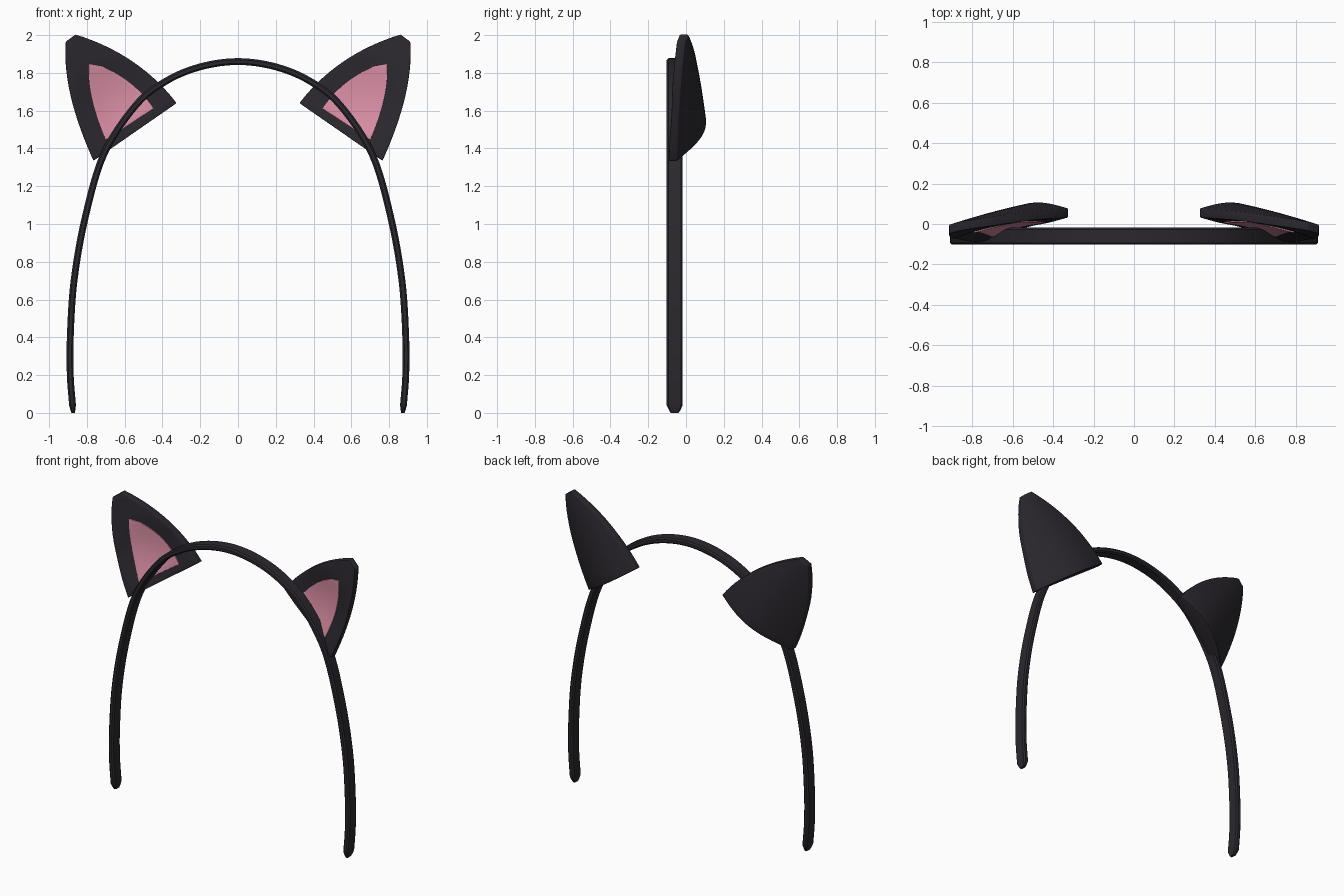
import bpy, bmesh, math
from mathutils import Vector

if "Cube" in bpy.data.objects:
    bpy.data.objects.remove(bpy.data.objects["Cube"])


def material(name, rgb):
    m = bpy.data.materials.new(name)
    m.diffuse_color = (*rgb, 1)
    m.use_nodes = True
    m.node_tree.nodes["Principled BSDF"].inputs["Base Color"].default_value = m.diffuse_color
    return m


DARK = material("dark_plastic", (0.024, 0.021, 0.027))
PINK = material("pink_lining", (0.69, 0.27, 0.37))


def finish(name, bm, mat, bevel=0, angle=40):
    bmesh.ops.recalc_face_normals(bm, faces=bm.faces)
    me = bpy.data.meshes.new(name)
    bm.to_mesh(me)
    bm.free()
    me.materials.append(mat)
    ob = bpy.data.objects.new(name, me)
    bpy.context.collection.objects.link(ob)
    bpy.ops.object.select_all(action='DESELECT')
    ob.select_set(True)
    bpy.context.view_layer.objects.active = ob
    if bevel:
        b = ob.modifiers.new("bevel", 'BEVEL')
        b.width, b.segments = bevel, 3
        b.limit_method, b.angle_limit = 'ANGLE', math.radians(45)
        bpy.ops.object.modifier_apply(modifier=b.name)
    bpy.ops.object.shade_smooth_by_angle(angle=math.radians(angle))
    return ob


def catmull(pts, n):
    p = [pts[0] * 2 - pts[1]] + pts + [pts[-1] * 2 - pts[-2]]
    out = []
    for i in range(1, len(p) - 2):
        a, b, c, d = p[i - 1:i + 3]
        for k in range(n):
            t = k / n
            out.append(0.5 * (2 * b + (c - a) * t + (2 * a - 5 * b + 4 * c - d) * t * t
                              + (3 * b - a - 3 * c + d) * t ** 3))
    return out + [pts[-1]]


# Headband: chamfered strip swept along a tall arch, tapered at its ends
half = [Vector(v) for v in [(.876, .04), (.888, .2), (.888, .4), (.868, .7), (.81, 1.03),
                            (.71, 1.37), (.54, 1.63), (.38, 1.757), (.2, 1.832), (0, 1.86)]]
arch = half + [Vector((-v.x, v.y)) for v in reversed(half[:-1])]
tip = [Vector((.873, 0)), Vector((.874, .015))]
path = tip + catmull(arch, 6) + [Vector((-v.x, v.y)) for v in reversed(tip)]
W, H, C = .042, .018, .009
section = [(-W, -H + C), (-W + C, -H), (W - C, -H), (W, -H + C),
           (W, H - C), (W - C, H), (-W + C, H), (-W, H - C)]
bm = bmesh.new()
rings = []
for i, p in enumerate(path):
    d = path[min(i + 1, len(path) - 1)] - path[max(i - 1, 0)]
    n = Vector((d.y, -d.x)).normalized()
    s = .5 + .5 * min(1, p.y / .035)
    rings.append([bm.verts.new((p.x + n.x * h * s, -.06 + w * s, max(0, p.y + n.y * h * s)))
                  for w, h in section])
for a, b in zip(rings, rings[1:]):
    for j in range(8):
        k = (j + 1) % 8
        bm.faces.new((a[j], a[k], b[k], b[j]))
bm.faces.new(rings[0])
bm.faces.new(rings[-1])
finish("headband", bm, DARK, angle=30)


def bez(p, t):
    a, b, c = (Vector(v) for v in p)
    return a * (1 - t) ** 2 + b * 2 * t * (1 - t) + c * t * t


def front_y(x, z):
    # tilted ear plane with a shallow dish
    r2 = ((x - .655) ** 2 + (z - .0 - 1.64) ** 2) / .25 ** 2
    return .03 - .201 * (x - .33) + .116 * (z - 1.63) + .03 * max(0, 1 - r2) ** 1.5


def plane_y(x, z):
    return .03 - .201 * (x - .33) + .116 * (z - 1.63)


def loft(name, left, right, front, back, mat, side, bevel, n=14):
    # closed pad between two edge curves, with separate front and back surfaces
    bm = bmesh.new()
    grids = []
    for depth in (front, back):
        g = []
        for i in range(n + 1):
            t = i / n
            l, r = bez(left, t), bez(right, t)
            row = []
            for j in range(n + 1):
                s = j / n
                q = l.lerp(r, s)
                row.append(bm.verts.new((side * q.x, depth(q.x, q.y, s, t), q.y)))
            g.append(row)
        for i in range(n):
            for j in range(n):
                bm.faces.new((g[i][j], g[i][j + 1], g[i + 1][j + 1], g[i + 1][j]))
        grids.append(g)
    rims = [g[0][:-1] + [r[-1] for r in g[:-1]] + g[-1][:0:-1] + [r[0] for r in g[:0:-1]]
            for g in grids]
    for k in range(len(rims[0])):
        m = (k + 1) % len(rims[0])
        bm.faces.new((rims[0][k], rims[0][m], rims[1][m], rims[1][k]))
    return finish(name, bm, mat, bevel)


for side, label in ((1, "right"), (-1, "left")):
    # Ear shell: dished front, back domed most at the base
    loft("ear_" + label,
         [(.325, 1.64), (.525, 1.90), (.86, 2.003)],
         [(.765, 1.335), (.9325, 1.7025), (.912, 1.965)],
         lambda x, z, s, t: front_y(x, z),
         lambda x, z, s, t: plane_y(x, z) + .045 + .082 * (1 - t) * math.sin(math.pi * s),
         DARK, side, .014)
    # Pink lining following the dish
    loft("ear_lining_" + label,
         [(.447, 1.612), (.545, 1.76), (.72, 1.835)],
         [(.70, 1.445), (.799, 1.6725), (.79, 1.847)],
         lambda x, z, s, t: front_y(x, z) - .007,
         lambda x, z, s, t: front_y(x, z) + .01,
         PINK, side, .004)
